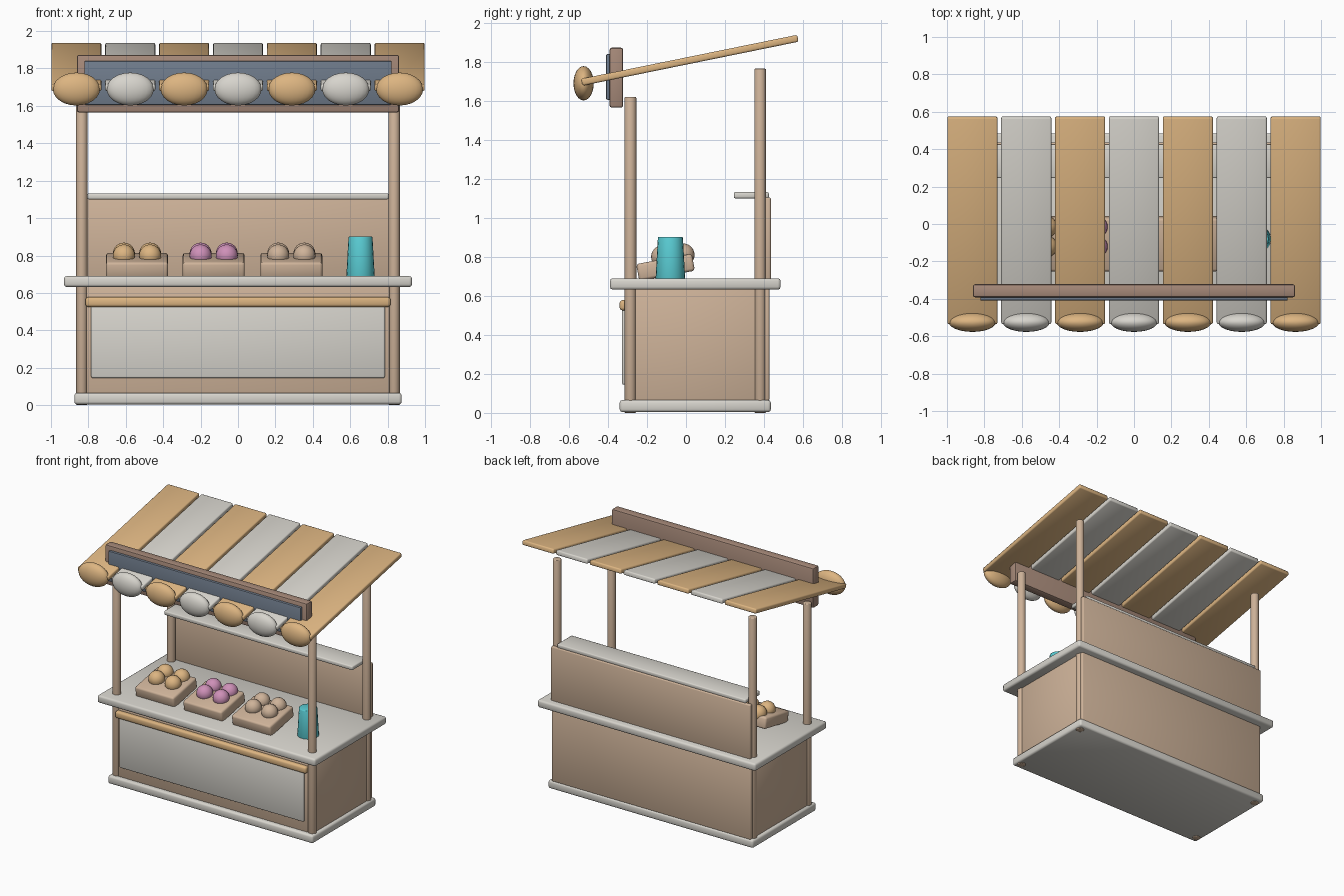
import bpy
import bmesh
import math
from mathutils import Matrix, Vector

old = bpy.data.objects.get("Cube")
if old:
    bpy.data.objects.remove(old, do_unlink=True)


def material(name, rgb):
    mat = bpy.data.materials.new(name)
    mat.use_nodes = True
    colour = (*rgb, 1)
    mat.diffuse_color = colour
    mat.node_tree.nodes["Principled BSDF"].inputs["Base Color"].default_value = colour
    return mat


WOOD = material("light wood", (0.62, 0.45, 0.32))
TAN = material("tan", (0.72, 0.46, 0.22))
WHITE = material("off white", (0.68, 0.66, 0.61))
BROWN = material("sign brown", (0.38, 0.25, 0.19))
SLATE = material("slate blue", (0.16, 0.20, 0.26))
TEAL = material("teal", (0.10, 0.60, 0.65))
PINK = material("pink", (0.62, 0.28, 0.48))


def finish(name, bm, mat, location, tilt=0.0):
    """Turn a bmesh into a smooth shaded object."""
    bmesh.ops.recalc_face_normals(bm, faces=bm.faces)
    for face in bm.faces:
        face.smooth = True
    mesh = bpy.data.meshes.new(name)
    bm.to_mesh(mesh)
    bm.free()
    mesh.materials.append(mat)
    obj = bpy.data.objects.new(name, mesh)
    obj.location = location
    obj.rotation_euler.x = tilt
    bpy.context.collection.objects.link(obj)
    return obj


def box(name, mat, x, y, z, bevel=0.008, tilt=0.0):
    """Rounded box given by its (min, max) range on each axis."""
    ranges = (x, y, z)
    size = Vector([b - a for a, b in ranges])
    centre = Vector([(a + b) / 2 for a, b in ranges])
    bm = bmesh.new()
    bmesh.ops.create_cube(bm, size=1, matrix=Matrix.Diagonal((*size, 1)))
    bmesh.ops.bevel(bm, geom=bm.edges[:], offset=bevel, segments=2,
                    profile=0.5, affect='EDGES')
    return finish(name, bm, mat, centre, tilt)


def ball(name, mat, centre, radii):
    bm = bmesh.new()
    bmesh.ops.create_uvsphere(bm, u_segments=24, v_segments=12, radius=1,
                              matrix=Matrix.Diagonal((*radii, 1)))
    return finish(name, bm, mat, centre)


def pillar(name, mat, x, y, z, low_radius, top_radius):
    """Upright round part with crisp end caps."""
    bm = bmesh.new()
    bmesh.ops.create_cone(bm, cap_ends=True, segments=20, radius1=low_radius,
                          radius2=top_radius, depth=z[1] - z[0])
    rims = [e for e in bm.edges if abs(e.verts[0].co.z - e.verts[1].co.z) < 0.001]
    bmesh.ops.bevel(bm, geom=rims, offset=0.005, segments=2, profile=0.5,
                    affect='EDGES')
    return finish(name, bm, mat, (x, y, sum(z) / 2))


# Base, counter and corner posts
box("base", WHITE, (-0.875, 0.875), (-0.34, 0.435), (0.004, 0.066), 0.014)
box("counter_top", WHITE, (-0.93, 0.93), (-0.39, 0.485), (0.632, 0.69), 0.014)
for side, x in (("right", -0.835), ("left", 0.835)):
    pillar(side + "_front_post", WOOD, x, -0.285, (0, 1.62), 0.03, 0.03)
    pillar(side + "_back_post", WOOD, x, 0.38, (0, 1.765), 0.03, 0.03)
    box(side + "_side_panel", WOOD, sorted((x * 0.97, x * 1.02)),
        (-0.265, 0.36), (0.06, 0.64))

# Front of the stall
box("front_board", WOOD, (-0.81, 0.81), (-0.308, -0.275), (0.06, 0.64))
box("front_panel", WHITE, (-0.785, 0.785), (-0.328, -0.3), (0.145, 0.56))
box("front_rail", TAN, (-0.815, 0.815), (-0.34, -0.295), (0.525, 0.578), 0.014)

# Back of the stall
box("lower_back_panel", WOOD, (-0.85, 0.85), (0.385, 0.427), (0.06, 0.64))
box("upper_back_panel", WOOD, (-0.85, 0.85), (0.405, 0.435), (0.68, 1.105))
box("back_shelf", WHITE, (-0.805, 0.805), (0.245, 0.425), (1.1, 1.132))

# Striped awning with rounded front ends
SLOPE = math.atan2(0.225, 1.105)
for i in range(7):
    x = (i - 3) * 0.288
    colour = WHITE if i % 2 else TAN
    box(f"awning_slat_{i + 1}", colour, (x - 0.134, x + 0.134),
        (-0.545, 0.585), (1.79, 1.826), 0.009, SLOPE)
    ball(f"awning_scallop_{i + 1}", colour, (x, -0.525, 1.69), (0.126, 0.052, 0.088))

# Sign board
sign = [box("sign_board", BROWN, (-0.862, 0.862), (-0.392, -0.322), (1.565, 1.873), 0.012),
        box("sign_face", SLATE, (-0.822, 0.822), (-0.41, -0.38), (1.605, 1.84))]
bpy.ops.object.select_all(action='DESELECT')
for obj in sign:
    obj.select_set(True)
bpy.context.view_layer.objects.active = sign[0]
bpy.ops.object.shade_smooth_by_angle(angle=math.radians(30))
bpy.ops.object.select_all(action='DESELECT')

# Tilted trays, each with four buns
for label, x, colour in (("tan", -0.54, TAN), ("pink", -0.13, PINK), ("plain", 0.285, WOOD)):
    box(label + "_tray", WOOD, (x - 0.166, x + 0.166), (-0.25, 0.04),
        (0.702, 0.79), 0.014, math.radians(10.5))
    for row, y, z in (("front", -0.12, 0.8), ("back", -0.015, 0.81)):
        for side, dx in (("right", -0.07), ("left", 0.07)):
            ball(f"{label}_bun_{row}_{side}", colour, (x + dx, y, z), (0.059,) * 3)

# Cup on the counter
pillar("cup", TEAL, 0.655, -0.08, (0.685, 0.902), 0.076, 0.064)
